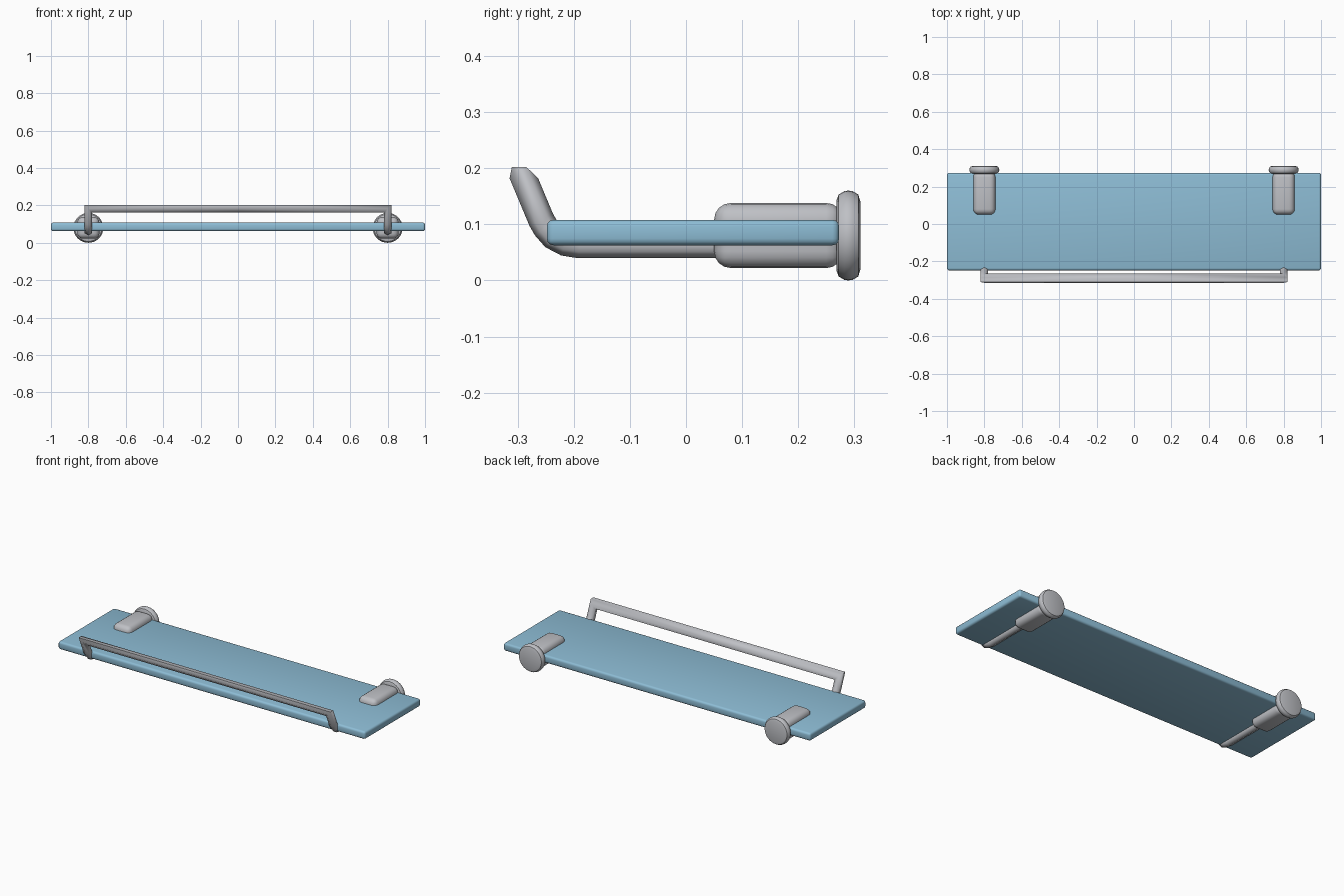
import bpy, bmesh, math
from mathutils import Vector

if "Cube" in bpy.data.objects:
    bpy.data.objects.remove(bpy.data.objects["Cube"])


def material(name, rgb):
    m = bpy.data.materials.new(name)
    m.diffuse_color = (*rgb, 1)
    m.use_nodes = True
    m.node_tree.nodes["Principled BSDF"].inputs["Base Color"].default_value = m.diffuse_color
    return m


GLASS = material("blue_glass", (0.27, 0.51, 0.67))
METAL = material("satin_metal", (0.52, 0.53, 0.56))


def finish(bm, name, mat, angle):
    bmesh.ops.recalc_face_normals(bm, faces=bm.faces)
    me = bpy.data.meshes.new(name)
    bm.to_mesh(me)
    bm.free()
    me.materials.append(mat)
    ob = bpy.data.objects.new(name, me)
    bpy.context.collection.objects.link(ob)
    bpy.ops.object.select_all(action='DESELECT')
    ob.select_set(True)
    bpy.context.view_layer.objects.active = ob
    bpy.ops.object.shade_smooth_by_angle(angle=math.radians(angle))
    return ob


def rounded_box(name, lo, hi, radius, segments, mat):
    bm = bmesh.new()
    bmesh.ops.create_cube(bm, size=1)
    for v in bm.verts:
        v.co = [(a + b) / 2 + c * (b - a) for a, b, c in zip(lo, hi, v.co)]
    bmesh.ops.bevel(bm, geom=bm.edges[:], offset=radius, segments=segments,
                    profile=0.5, affect='EDGES')
    return finish(bm, name, mat, 40)


# Glass shelf
rounded_box("glass_shelf", (-1, -0.248, 0.0625), (1, 0.273, 0.108), 0.012, 3, GLASS)

# Wall holders: rounded block gripping the glass, and a round wall flange
PROFILE = [(0, .268), (.062, .268), (.073, .272), (.079, .282), (.08, .289),
           (.079, .297), (.073, .307), (.060, .311), (0, .311)]
for side, x in (("left", -0.8), ("right", 0.8)):
    rounded_box(side + "_holder", (x - .059, .05, .022), (x + .059, .28, .138), .03, 4, METAL)
    bm = bmesh.new()
    pts = [bm.verts.new((x + r, y, 0.08)) for r, y in PROFILE]
    edges = [bm.edges.new(p) for p in zip(pts, pts[1:])]
    bmesh.ops.spin(bm, geom=pts + edges, cent=(x, 0, 0.08), axis=(0, 1, 0),
                   angle=math.tau, steps=32, use_merge=False)
    bmesh.ops.remove_doubles(bm, verts=bm.verts, dist=1e-4)
    finish(bm, side + "_wall_flange", METAL, 35)

# Guard rail: six-sided rod swept along the arm, mitred into the rail, mirrored in x
path = [Vector((-0.8, y, z)) for y, z in
        ((.08, .063), (-.19, .063), (-.215, .067), (-.236, .078), (-.25, .094),
         (-.258, .108), (-.289, .182))] + [Vector((0, -.289, .182))]
dirs = [(b - a).normalized() for a, b in zip(path, path[1:])]
planes = [a + b for a, b in zip(dirs, dirs[1:])] + [dirs[-1]]
planes[-2] = Vector((1, 0, 1))          # mitre at the rail corner
bm = bmesh.new()
ring = [bm.verts.new(path[0] + 0.0235 * Vector((math.sin(i * math.pi / 3), 0,
                                                math.cos(i * math.pi / 3))))
        for i in range(6)]
bm.faces.new(ring)
for p, d, n in zip(path[1:], dirs, planes):
    nxt = [bm.verts.new(v.co + d * ((p - v.co).dot(n) / d.dot(n))) for v in ring]
    for i in range(6):
        j = (i + 1) % 6
        bm.faces.new((ring[i], ring[j], nxt[j], nxt[i]))
    ring = nxt
rail = finish(bm, "guard_rail", METAL, 62)
rail.modifiers.new("mirror", 'MIRROR').use_axis = (True, False, False)
